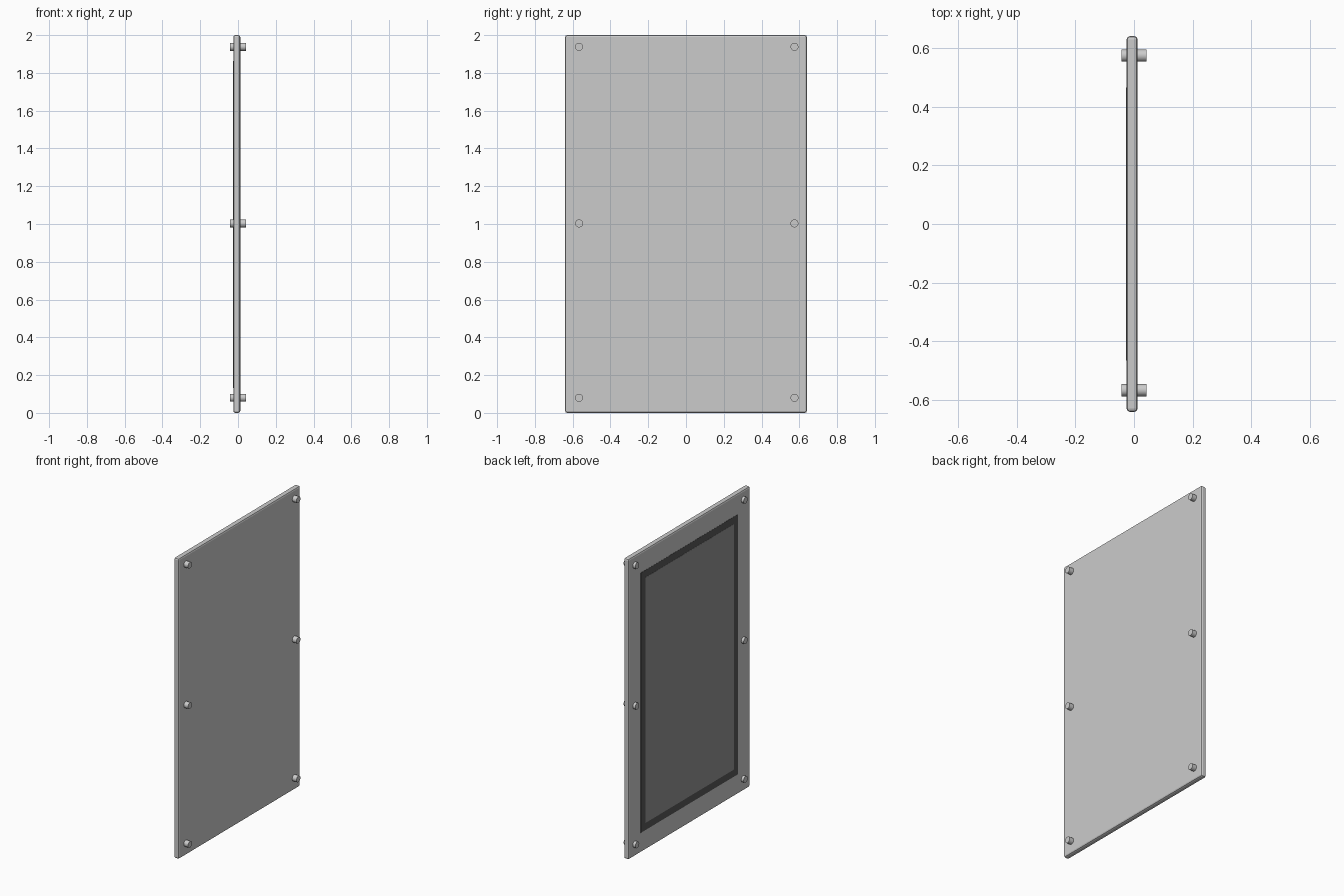
import bpy, math

if "Cube" in bpy.data.objects:
    bpy.data.objects.remove(bpy.data.objects["Cube"])

X0, X1 = -0.025, 0.012      # back and front faces of the panel


def material(name, v):
    m = bpy.data.materials.new(name)
    m.diffuse_color = (v, v, v, 1)
    m.use_nodes = True
    m.node_tree.nodes["Principled BSDF"].inputs["Base Color"].default_value = m.diffuse_color
    return m


def box(name, lo, hi, mat=None):
    bpy.ops.mesh.primitive_cube_add(size=1, location=[(a + b) / 2 for a, b in zip(lo, hi)])
    o = bpy.context.object
    o.name = name
    o.scale = [b - a for a, b in zip(lo, hi)]
    bpy.ops.object.transform_apply(location=False, rotation=False, scale=True)
    if mat:
        o.data.materials.append(mat)
    return o


# Main slab with softened edges
panel = box("panel", (X0, -0.64, 0), (X1, 0.64, 2))
bev = panel.modifiers.new("edge_round", "BEVEL")
bev.width = 0.011
bev.segments = 2

# Dark border and display on the -x face, almost flush
box("screen_border", (X0 - 0.001, -0.512, 0.132), (X0 + 0.006, 0.512, 1.862), material("border_dark", 0.1))
box("screen", (X0 - 0.002, -0.465, 0.18), (X0 + 0.006, 0.465, 1.814), material("screen_grey", 0.3))

# Mounting pins passing through the slab
for side, y in (("left", 0.574), ("right", -0.566)):
    for level, z in (("bottom", 0.08), ("middle", 1.003), ("top", 1.938)):
        bpy.ops.mesh.primitive_cylinder_add(vertices=24, radius=0.021, depth=0.086,
                                            location=(0, y, z), rotation=(0, math.pi / 2, 0))
        pin = bpy.context.object
        pin.name = f"pin_{side}_{level}"
        bpy.ops.object.shade_smooth_by_angle(angle=math.radians(40))
